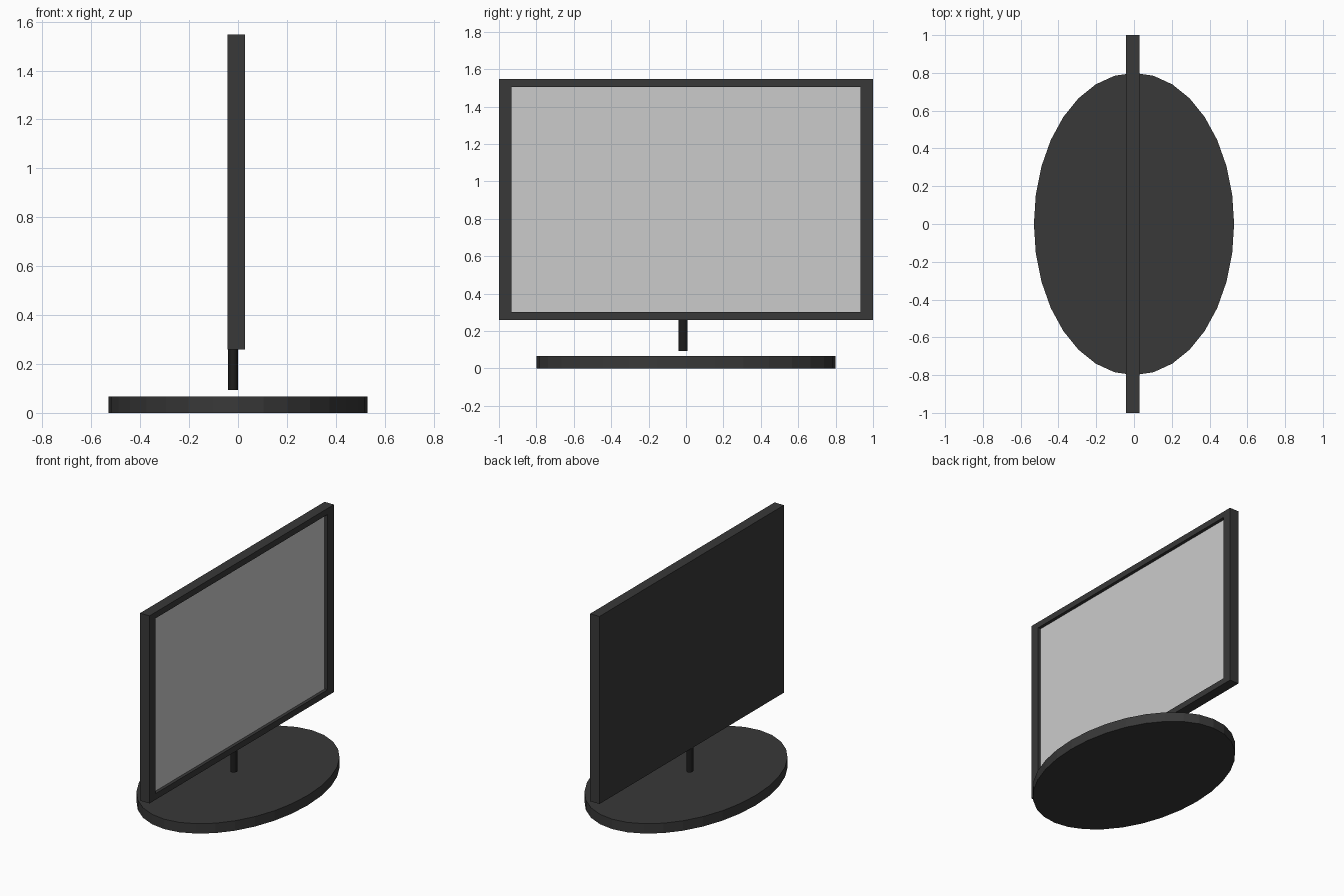
import bpy, bmesh

if "Cube" in bpy.data.objects:
    bpy.data.objects.remove(bpy.data.objects["Cube"])


def material(name, value):
    m = bpy.data.materials.new(name)
    m.diffuse_color = (value, value, value, 1)
    m.use_nodes = True
    m.node_tree.nodes["Principled BSDF"].inputs["Base Color"].default_value = m.diffuse_color
    return m


dark = material("dark_plastic", 0.04)
black = material("black_post", 0.012)


def mesh_object(name, bm, mat=None):
    bmesh.ops.recalc_face_normals(bm, faces=bm.faces)
    me = bpy.data.meshes.new(name)
    bm.to_mesh(me)
    bm.free()
    if mat:
        me.materials.append(mat)
    ob = bpy.data.objects.new(name, me)
    bpy.context.collection.objects.link(ob)
    return ob


def oval_cylinder(name, rx, ry, z0, z1, x, y, sides, mat):
    bm = bmesh.new()
    bmesh.ops.create_cone(bm, cap_ends=True, segments=sides,
                          radius1=1, radius2=1, depth=1)
    bmesh.ops.scale(bm, vec=(rx, ry, z1 - z0), verts=bm.verts)
    bmesh.ops.translate(bm, vec=(x, y, (z0 + z1) / 2), verts=bm.verts)
    return mesh_object(name, bm, mat)


# Oval foot and the short post hanging under the display
oval_cylinder("base", 0.53, 0.8, 0.0, 0.068, 0, 0, 32, dark)
oval_cylinder("post", 0.02, 0.024, 0.093, 0.29, -0.02, -0.015, 32, black)

# Display housing: box with a recessed opening on the +x side
X0, X1, Z0, Z1 = -0.043, 0.028, 0.26, 1.547
FY0, FY1, FZ0, FZ1 = -0.932, 0.932, 0.302, 1.505
DEPTH = 0.022

bm = bmesh.new()
bmesh.ops.create_cube(bm, size=1)
bmesh.ops.scale(bm, vec=(X1 - X0, 2, Z1 - Z0), verts=bm.verts)
bmesh.ops.translate(bm, vec=((X0 + X1) / 2, 0, (Z0 + Z1) / 2), verts=bm.verts)
bm.normal_update()
front = max(bm.faces, key=lambda f: f.calc_center_median().x)
bmesh.ops.inset_individual(bm, faces=[front], thickness=0.03)
for v in front.verts:
    v.co.y = FY1 if v.co.y > 0 else FY0
    v.co.z = FZ1 if v.co.z > (Z0 + Z1) / 2 else FZ0
floor = bmesh.ops.extrude_discrete_faces(bm, faces=[front])["faces"][0]
bmesh.ops.translate(bm, vec=(-DEPTH, 0, 0), verts=floor.verts)
bmesh.ops.delete(bm, geom=[floor], context='FACES_ONLY')
mesh_object("display_housing", bm, dark)

# Screen panel closing the recess, facing +x
bm = bmesh.new()
sx = X1 - DEPTH
bm.faces.new([bm.verts.new((sx, y, z)) for y, z in
              ((FY0, FZ0), (FY1, FZ0), (FY1, FZ1), (FY0, FZ1))])
screen = mesh_object("screen", bm)
if screen.data.polygons[0].normal.x < 0:
    screen.data.flip_normals()
